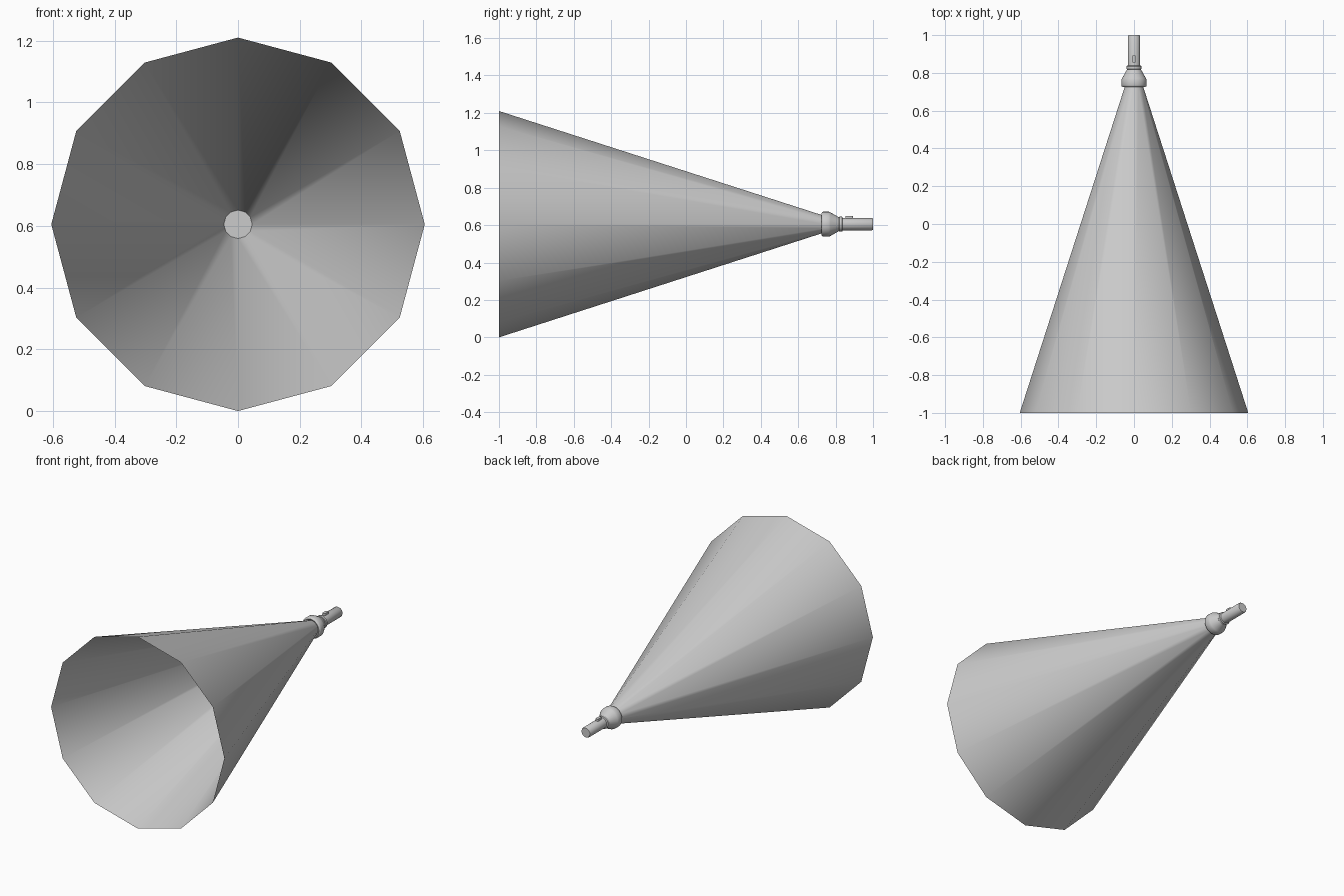
import bpy, bmesh, math
from mathutils import Vector

if "Cube" in bpy.data.objects:
    bpy.data.objects.remove(bpy.data.objects["Cube"])

AXIS_Z = 0.605

grey = bpy.data.materials.new("light grey")
grey.use_nodes = True
colour = (0.6, 0.6, 0.6, 1)
grey.diffuse_color = colour
grey.node_tree.nodes["Principled BSDF"].inputs["Base Color"].default_value = colour


def finish(name, bm, angle, recalc=True):
    if recalc:
        bmesh.ops.recalc_face_normals(bm, faces=bm.faces)
    mesh = bpy.data.meshes.new(name)
    bm.to_mesh(mesh)
    bm.free()
    mesh.materials.append(grey)
    obj = bpy.data.objects.new(name, mesh)
    bpy.context.collection.objects.link(obj)
    bpy.ops.object.select_all(action="DESELECT")
    obj.select_set(True)
    bpy.context.view_layer.objects.active = obj
    bpy.ops.object.shade_smooth_by_angle(angle=math.radians(angle))
    return obj


def lathe(name, profile, sides, capped, angle=40):
    """Sweep (y, radius) points around the long axis."""
    bm = bmesh.new()
    rings = []
    for y, r in profile:
        turns = [2 * math.pi * i / sides for i in range(sides)]
        rings.append([bm.verts.new((r * math.sin(t), y, AXIS_Z + r * math.cos(t)))
                      for t in turns])
    for a, b in zip(rings, rings[1:]):
        for i in range(sides):
            j = (i + 1) % sides
            bm.faces.new((a[i], a[j], b[j], b[i]))
    if capped:
        bm.faces.new(rings[0])
        bm.faces.new(rings[-1])
    return finish(name, bm, angle)


# Open twelve-sided beam
lathe("light_beam", [(-1, 0.605), (0.735, 0.046)], 12, False)

# Flared head with rounded rim, tapering back to the neck
lathe("head", [(0.735, 0.047), (0.726, 0.052), (0.724, 0.058), (0.729, 0.065),
               (0.735, 0.067), (0.764, 0.067), (0.772, 0.063), (0.818, 0.037)],
      24, True)

# Collar ring between head and handle
lathe("collar", [(0.818, 0.036), (0.821, 0.040), (0.835, 0.040), (0.838, 0.036)],
      24, True)

# Handle tube with a softened tail
lathe("handle", [(0.815, 0.033), (0.994, 0.033), (1.0, 0.029)], 24, True)

# Rounded slide switch on top of the handle
bm = bmesh.new()
bmesh.ops.create_cube(bm, size=1)
bmesh.ops.scale(bm, vec=Vector((0.019, 0.04, 0.03)), verts=bm.verts)
upright = [e for e in bm.edges
           if abs(e.verts[0].co.z - e.verts[1].co.z) > 0.01]
bmesh.ops.bevel(bm, geom=upright, offset=0.006, segments=3, profile=0.5,
                affect="EDGES")
bmesh.ops.translate(bm, vec=Vector((0, 0.873, AXIS_Z + 0.030)), verts=bm.verts)
finish("switch", bm, 40)
